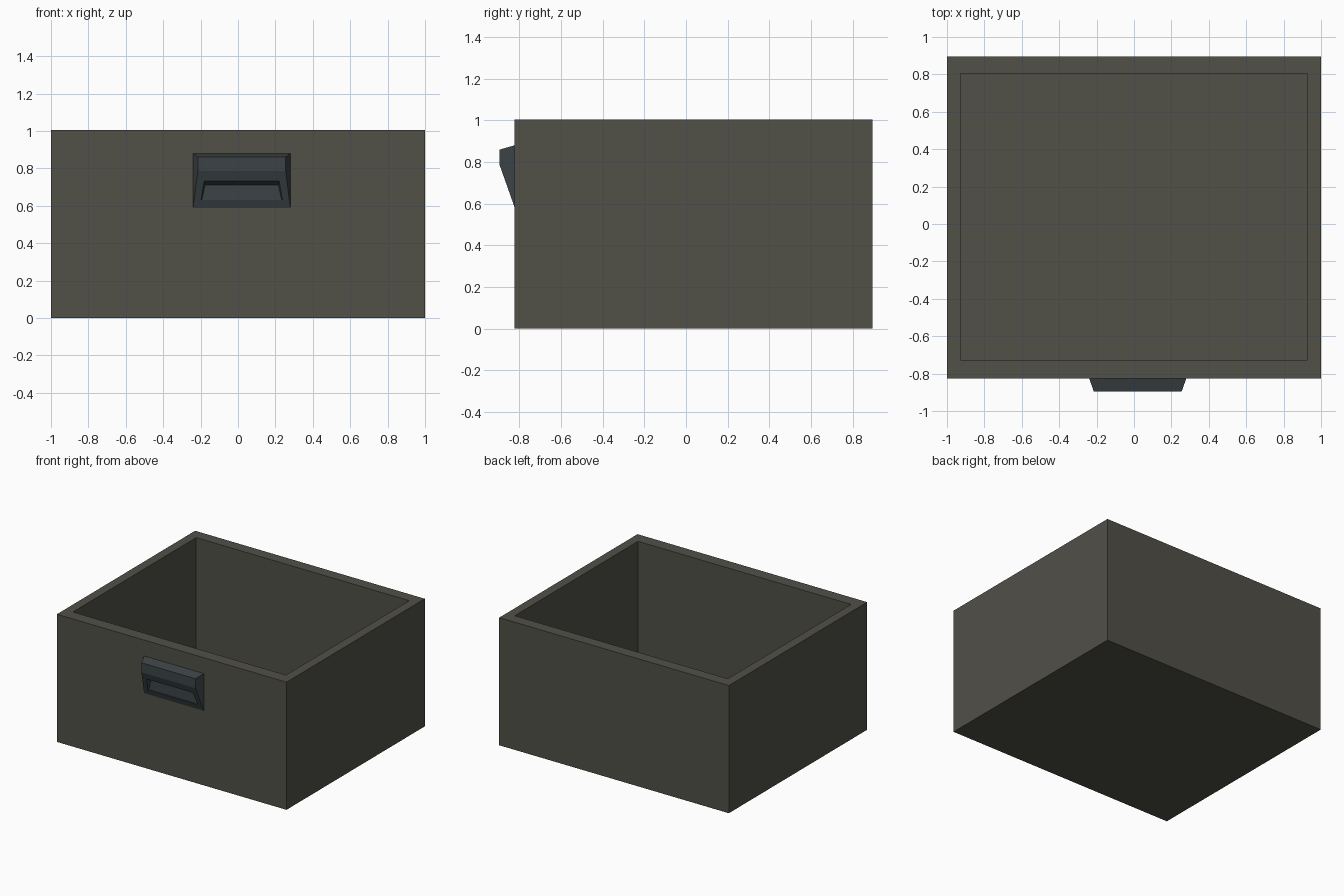
import bpy, bmesh

if "Cube" in bpy.data.objects:
    bpy.data.objects.remove(bpy.data.objects["Cube"])


def material(name, rgb):
    m = bpy.data.materials.new(name)
    m.diffuse_color = (*rgb, 1)
    m.use_nodes = True
    m.node_tree.nodes["Principled BSDF"].inputs["Base Color"].default_value = m.diffuse_color
    return m


def finish(bm, name, mat):
    bmesh.ops.recalc_face_normals(bm, faces=bm.faces[:])
    me = bpy.data.meshes.new(name)
    bm.to_mesh(me)
    bm.free()
    me.materials.append(mat)
    ob = bpy.data.objects.new(name, me)
    bpy.context.collection.objects.link(ob)
    return ob


def bridge(bm, a, b):
    """Join two four-point rings with quads."""
    for i in range(4):
        j = (i + 1) % 4
        bm.faces.new((a[i], a[j], b[j], b[i]))


body_mat = material("olive grey", (0.082, 0.080, 0.064))
handle_mat = material("dark slate", (0.045, 0.057, 0.061))

# Open box: outer shell, rim, inner walls and floor as successive rings
bm = bmesh.new()


def rect(x, y0, y1, z):
    return [bm.verts.new(p) for p in ((-x, y0, z), (x, y0, z), (x, y1, z), (-x, y1, z))]


rings = [rect(1, -0.825, 0.895, 0), rect(1, -0.825, 0.895, 1.005),
         rect(0.928, -0.728, 0.805, 1.005), rect(0.928, -0.728, 0.805, 0.02)]
for a, b in zip(rings, rings[1:]):
    bridge(bm, a, b)
bm.faces.new(rings[0])
bm.faces.new(rings[-1])
finish(bm, "drawer_box", body_mat)

# Handle: wedge with tapered ends, profile rows run from top to bottom
bm = bmesh.new()
CX = 0.02
WALL, FRONT = -0.825, -0.895


def row(half, y, z):
    return [bm.verts.new((CX + s * half, y, z)) for s in (-1, 1)]


top = row(0.26, WALL, 0.88)
lip_top = row(0.235, FRONT, 0.86)
lip_low = row(0.235, FRONT, 0.785)
low = row(0.26, WALL, 0.587)
for a, b in ((top, lip_top), (lip_top, lip_low), (low, top)):
    bm.faces.new((a[0], a[1], b[1], b[0]))
for s in (0, 1):
    bm.faces.new((top[s], lip_top[s], lip_low[s], low[s]))


# Finger recess cut into the sloping underside
def slope_y(z):
    return WALL + (FRONT - WALL) * (z - 0.587) / (0.785 - 0.587)


def ring(a, b):
    return [a[0], a[1], b[1], b[0]]


outer = ring(lip_low, low)
mouth = ring(row(0.2, slope_y(0.733), 0.733), row(0.218, slope_y(0.63), 0.63))
back = ring(row(0.195, -0.832, 0.712), row(0.214, -0.832, 0.630))
bridge(bm, outer, mouth)
bridge(bm, mouth, back)
bm.faces.new(back)
finish(bm, "pull_handle", handle_mat)
